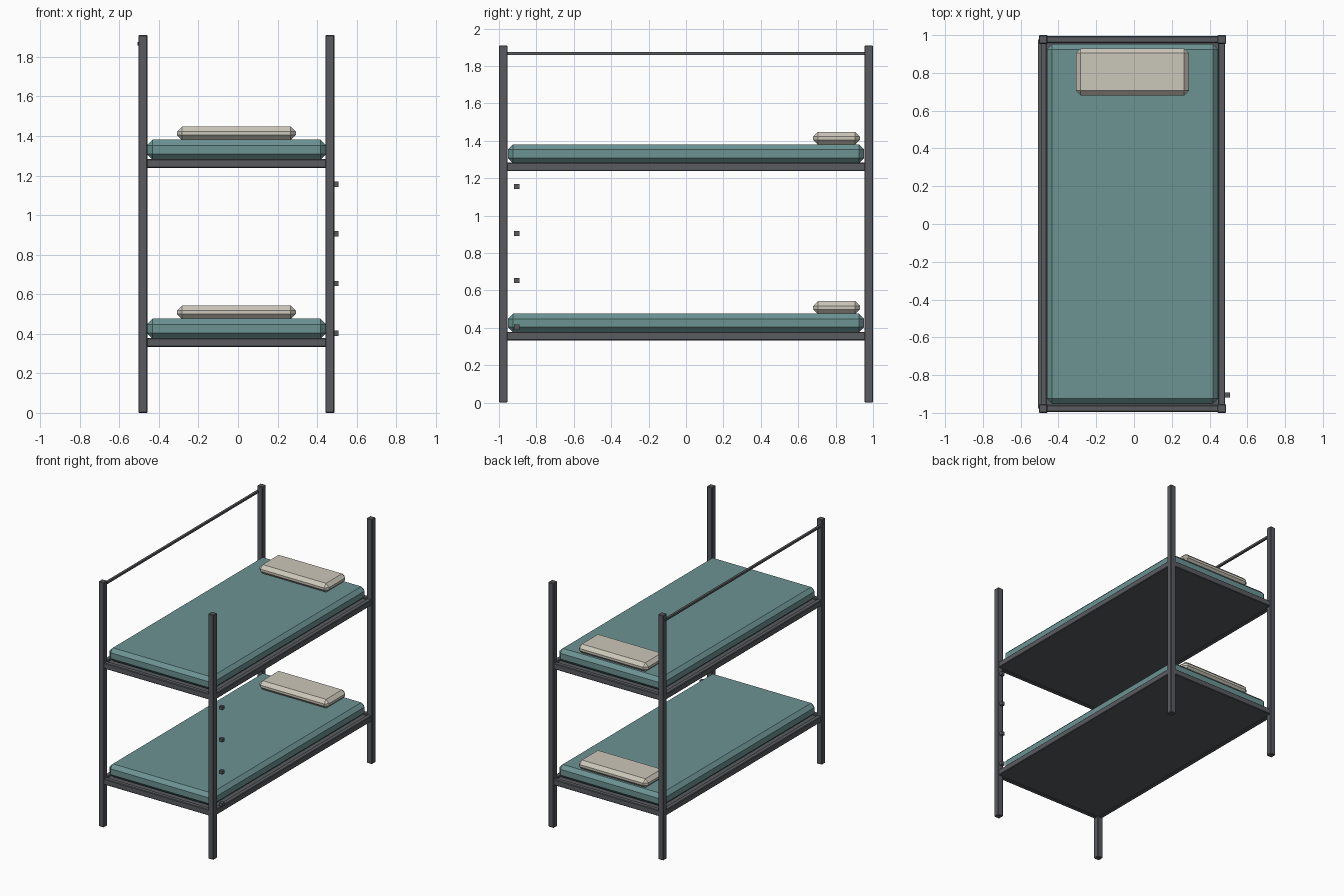
import bpy

if "Cube" in bpy.data.objects:
    bpy.data.objects.remove(bpy.data.objects["Cube"])

CX = -0.008           # bed centre; the steps stick out on the right
PX, PY = 0.473, 0.977  # post centres


def mat(name, rgb):
    m = bpy.data.materials.new(name)
    m.diffuse_color = (*rgb, 1)
    m.use_nodes = True
    m.node_tree.nodes["Principled BSDF"].inputs["Base Color"].default_value = m.diffuse_color
    return m


METAL = mat("dark_metal", (0.10, 0.105, 0.115))
FABRIC = mat("teal_fabric", (0.15, 0.29, 0.29))
LINEN = mat("cream_linen", (0.60, 0.57, 0.49))


def box(name, center, size, material, bevel=0.0):
    bpy.ops.mesh.primitive_cube_add(size=1, location=center)
    o = bpy.context.object
    o.name = name
    o.scale = size
    bpy.ops.object.transform_apply(location=False, rotation=False, scale=True)
    o.data.materials.append(material)
    if bevel:
        b = o.modifiers.new("bevel", 'BEVEL')
        b.width = bevel
        b.segments = 1
    return o


# corner posts
for sx, side in ((-1, "left"), (1, "right")):
    for sy, end in ((-1, "front"), (1, "back")):
        box(f"{end}_{side}_post", (CX + sx * PX, sy * PY, 0.955),
            (0.046, 0.046, 1.91), METAL, 0.004)

# two bunks: frame, mattress, pillow
for level, z in (("lower", 0.333), ("upper", 1.238)):
    for sx, side in ((-1, "left"), (1, "right")):
        box(f"{level}_{side}_rail", (CX + sx * PX, 0, z + 0.0225),
            (0.036, 2 * PY, 0.045), METAL, 0.004)
    for sy, end in ((-1, "front"), (1, "back")):
        box(f"{level}_{end}_rail", (CX, sy * PY, z + 0.0225),
            (2 * PX, 0.036, 0.045), METAL, 0.004)
    box(f"{level}_base_panel", (CX, 0, z + 0.018),
        (2 * PX - 0.02, 2 * PY - 0.02, 0.028), METAL)
    box(f"{level}_mattress", (CX, 0, z + 0.0925),
        (0.906, 1.904, 0.101), FABRIC, 0.028)
    box(f"{level}_pillow", (CX, 0.805, z + 0.175),
        (0.60, 0.25, 0.07), LINEN, 0.026)

# guard bar along the top left
box("guard_bar", (CX - 0.490, 0, 1.866), (0.018, 2 * PY, 0.016), METAL)

# climbing steps beside the front right post
for i in range(4):
    box(f"step_{i + 1}", (0.4935, -0.905, 0.403 + 0.251 * i),
        (0.027, 0.027, 0.027), METAL)
